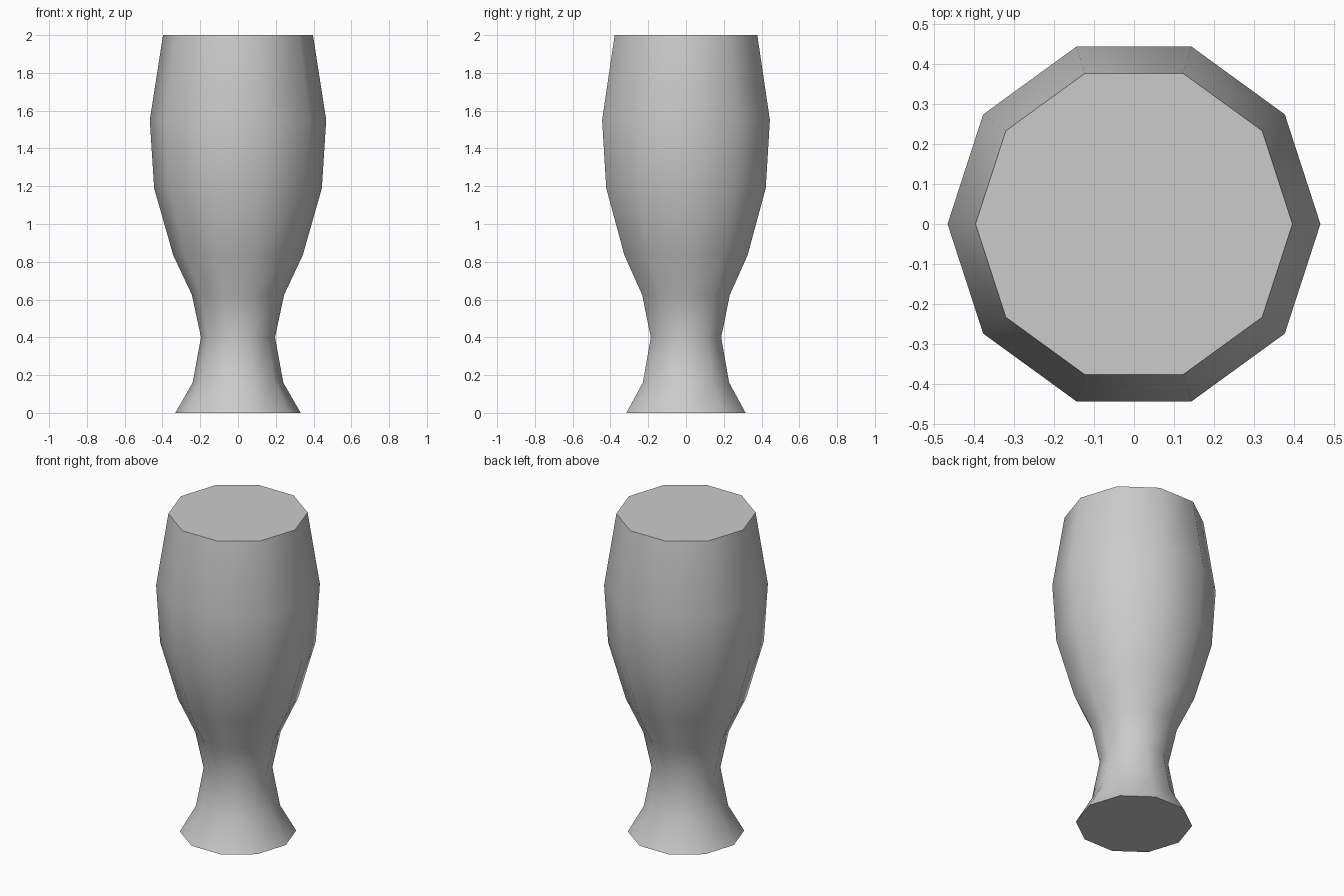
import bpy, bmesh
from math import cos, sin, tau, radians

if "Cube" in bpy.data.objects:
    bpy.data.objects.remove(bpy.data.objects["Cube"])

SIDES = 10
# (radius, height) profile from base to rim
PROFILE = [(0.332, 0.0), (0.24, 0.16), (0.196, 0.40), (0.244, 0.625),
           (0.343, 0.835), (0.444, 1.19), (0.467, 1.55), (0.397, 2.0)]

# Ten-sided turned body
bm = bmesh.new()
rings = [[bm.verts.new((r * cos(tau * i / SIDES), r * sin(tau * i / SIDES), z))
          for i in range(SIDES)] for r, z in PROFILE]
for low, high in zip(rings, rings[1:]):
    for i in range(SIDES):
        j = (i + 1) % SIDES
        bm.faces.new((low[i], low[j], high[j], high[i]))

# Flat base and top
bm.faces.new(rings[0][::-1])
bm.faces.new(rings[-1])

mesh = bpy.data.meshes.new("glass")
bm.to_mesh(mesh)
bm.free()
glass = bpy.data.objects.new("glass", mesh)
bpy.context.collection.objects.link(glass)

# Smooth sides, crisp caps
bpy.context.view_layer.objects.active = glass
glass.select_set(True)
bpy.ops.object.shade_smooth_by_angle(angle=radians(60))
